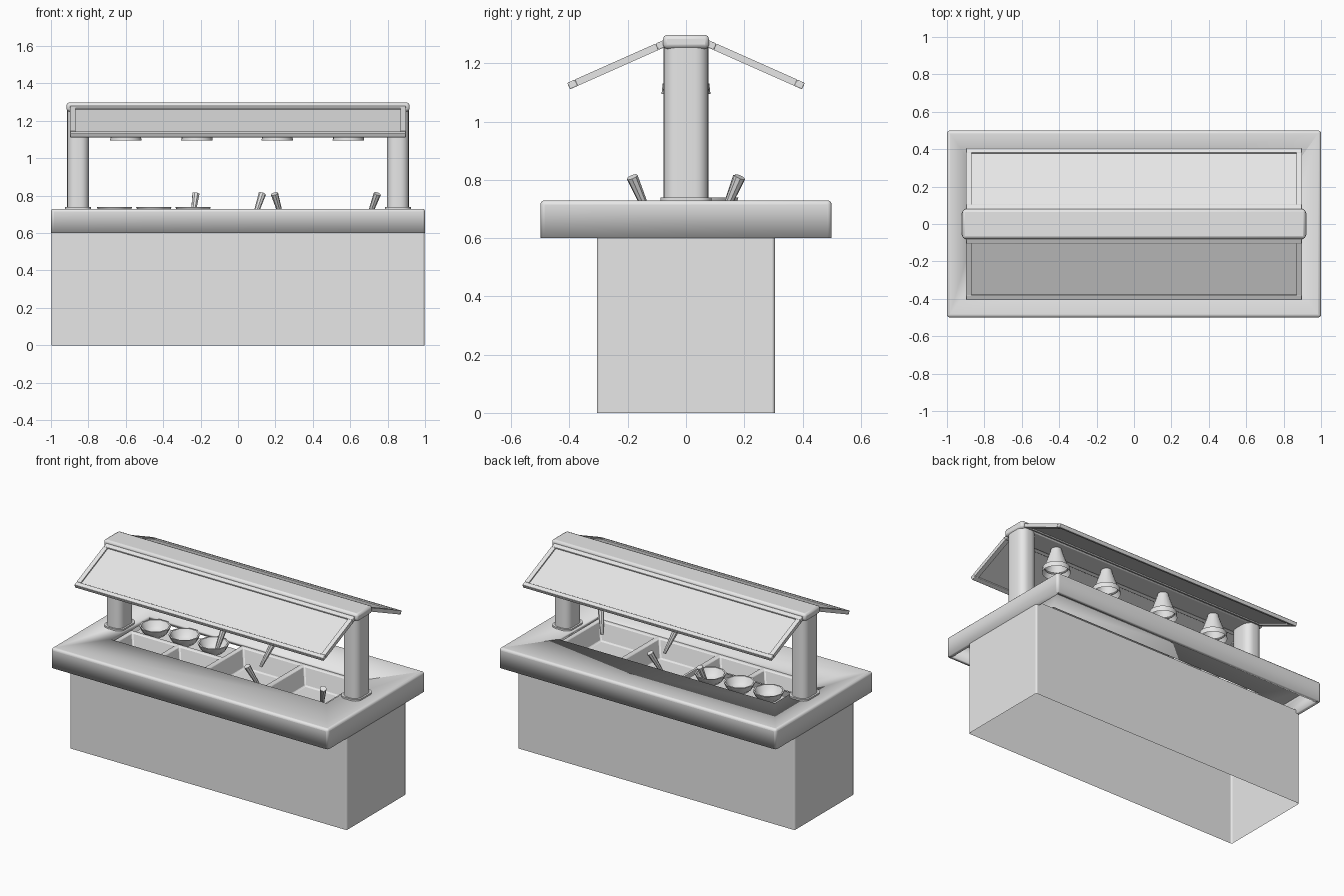
import bpy, bmesh, math
from mathutils import Vector

if "Cube" in bpy.data.objects:
    bpy.data.objects.remove(bpy.data.objects["Cube"], do_unlink=True)

grey = bpy.data.materials.new("plain grey")
grey.use_nodes = True
COLOUR = (0.8, 0.8, 0.8, 1)
grey.diffuse_color = COLOUR
grey.node_tree.nodes["Principled BSDF"].inputs["Base Color"].default_value = COLOUR


def finish(bm, name, bevel=0.0, segments=2):
    mesh = bpy.data.meshes.new(name)
    bm.to_mesh(mesh)
    bm.free()
    obj = bpy.data.objects.new(name, mesh)
    bpy.context.collection.objects.link(obj)
    mesh.materials.append(grey)
    if bevel:
        mod = obj.modifiers.new("soft_edges", "BEVEL")
        mod.width, mod.segments = bevel, segments
        mod.limit_method = "ANGLE"
    bpy.ops.object.select_all(action="DESELECT")
    obj.select_set(True)
    bpy.context.view_layer.objects.active = obj
    bpy.ops.object.shade_smooth_by_angle(angle=math.radians(35))
    return obj


def add_box(bm, lo, hi):
    verts = bmesh.ops.create_cube(bm, size=1)["verts"]
    lo, hi = Vector(lo), Vector(hi)
    for v in verts:
        v.co = (lo + hi) / 2 + v.co * (hi - lo)
    return verts


def box(name, lo, hi, bevel=0.0, segments=2):
    bm = bmesh.new()
    add_box(bm, lo, hi)
    return finish(bm, name, bevel, segments)


def remove_faces(bm, direction):
    bm.normal_update()
    faces = [f for f in bm.faces if f.normal.dot(Vector(direction)) > 0.9]
    bmesh.ops.delete(bm, geom=faces, context="FACES")


def lathe(name, profile, sides, centre):
    """Spin (radius, height) points about a vertical axis."""
    bm = bmesh.new()
    rings = []
    for r, z in profile:
        rings.append([bm.verts.new((centre[0] + r * math.cos(math.tau * i / sides),
                                    centre[1] + r * math.sin(math.tau * i / sides),
                                    centre[2] + z)) for i in range(sides)])
    for a, b in zip(rings, rings[1:]):
        for i in range(sides):
            j = (i + 1) % sides
            bm.faces.new((a[i], a[j], b[j], b[i]))
    bm.faces.new(rings[-1])
    bmesh.ops.recalc_face_normals(bm, faces=bm.faces)
    return finish(bm, name)


TOP = 0.73
# pan openings: x from, x to, y from, y to
PANS = [(-0.75, -0.44, -0.18, -0.02), (-0.41, -0.12, -0.18, -0.02),
        (-0.09, 0.32, -0.18, 0.18), (0.35, 0.75, -0.18, 0.18)]
BOWLS = [-0.66, -0.45, -0.24]

# Base cabinet, open underneath
bm = bmesh.new()
add_box(bm, (-0.998, -0.305, 0), (0.998, 0.305, 0.62))
remove_faces(bm, (0, 0, -1))
remove_faces(bm, (0, 0, 1))
finish(bm, "base_cabinet", 0.008)

# Counter: hollow skirt with the serving opening cut through its top
bm = bmesh.new()
add_box(bm, (-1, -0.5, 0.6), (1, 0.5, TOP))
remove_faces(bm, (0, 0, -1))
counter = finish(bm, "counter", 0.015, 3)
shell = counter.modifiers.new("thickness", "SOLIDIFY")
shell.thickness = 0.025
cutter = box("opening_cutter", (-0.78, -0.2, 0.65), (0.78, 0.2, 0.8))
cutter.hide_render = True
cutter.hide_viewport = True
cut = counter.modifiers.new("serving_opening", "BOOLEAN")
cut.object = cutter
cut.solver = "EXACT"

# Serving pans: tapered open tubs with a flat rim
for n, (x0, x1, y0, y1) in enumerate(PANS):
    bm = bmesh.new()
    verts = add_box(bm, (x0, y0, 0.6), (x1, y1, 0.715))
    for v in verts:
        if v.co.z < 0.65:
            v.co.x += 0.03 if v.co.x < (x0 + x1) / 2 else -0.03
            v.co.y += 0.03 if v.co.y < (y0 + y1) / 2 else -0.03
    remove_faces(bm, (0, 0, 1))
    rim = bmesh.ops.extrude_edge_only(bm, edges=[e for e in bm.edges if e.is_boundary])
    for v in [g for g in rim["geom"] if isinstance(g, bmesh.types.BMVert)]:
        v.co.x += -0.02 if v.co.x < (x0 + x1) / 2 else 0.02
        v.co.y += -0.02 if v.co.y < (y0 + y1) / 2 else 0.02
    bmesh.ops.reverse_faces(bm, faces=bm.faces)
    finish(bm, f"pan_{n + 1}", 0.008)

# Shelf behind the small pans, holding round bowls
box("bowl_shelf", (-0.78, 0.0, 0.65), (-0.1, 0.2, 0.68))
for n, x in enumerate(BOWLS):
    lathe(f"bowl_{n + 1}", [(0.05, 0), (0.08, 0.025), (0.095, 0.06), (0.085, 0.06),
                            (0.065, 0.025), (0.04, 0.01)], 10, (x, 0.09, 0.68))

# Spoon handles leaning out of the food: foot and tip
SPOONS = [((-0.245, 0.12, 0.66), (-0.225, 0.18, 0.81)),
          ((0.08, 0.12, 0.66), (0.13, 0.185, 0.81)),
          ((0.24, -0.12, 0.66), (0.195, -0.185, 0.81)),
          ((0.69, -0.12, 0.66), (0.745, -0.185, 0.81))]
for n, (foot, tip) in enumerate(SPOONS):
    foot, tip = Vector(foot), Vector(tip)
    bm = bmesh.new()
    axis = tip - foot
    bmesh.ops.create_cone(bm, cap_ends=True, segments=8, radius1=0.01, radius2=0.02,
                          depth=axis.length)
    bm.transform(axis.to_track_quat("Z", "Y").to_matrix().to_4x4())
    bmesh.ops.translate(bm, verts=bm.verts, vec=(foot + tip) / 2)
    finish(bm, f"spoon_{n + 1}")

# Posts: rounded uprights with a small foot flange
for side, label in ((-1, "right"), (1, "left")):
    x = side * 0.855
    for part, grow, z0, z1 in (("post", 0, 0.72, 1.27), ("post_foot", 0.011, 0.72, 0.74)):
        bm = bmesh.new()
        add_box(bm, (x - 0.058 - grow, -0.077 - grow, z0), (x + 0.058 + grow, 0.077 + grow, z1))
        upright = [e for e in bm.edges if abs(e.verts[0].co.z - e.verts[1].co.z) > 0.01]
        bmesh.ops.bevel(bm, geom=upright, offset=0.045, segments=5, profile=0.5,
                        affect="EDGES")
        finish(bm, f"{label}_{part}")

# Top beam
box("top_beam", (-0.917, -0.079, 1.25), (0.917, 0.079, 1.298), 0.014, 2)

# Heat lamps
for n, x in enumerate((-0.6, -0.22, 0.21, 0.59)):
    lathe(f"heat_lamp_{n + 1}", [(0.07, 0.03), (0.084, 0), (0.08, 0.035), (0.07, 0.04),
                                 (0.035, 0.14), (0.03, 0.165)], 20, (x, 0, 1.095))

# Sloping sneeze guards: a frame around a recessed pane, front and back
for side, label in ((-1, "front"), (1, "back")):
    inner, outer = Vector((0, side * 0.07, 1.27)), Vector((0, side * 0.403, 1.122))
    slope = outer - inner
    normal = Vector((0, side * -slope.z, abs(slope.y))).normalized()

    def slab(name, a, b, x0, x1, half, bevel=0.0):
        bm = bmesh.new()
        for v in add_box(bm, (x0, a, -half), (x1, b, half)):
            v.co = inner + slope * v.co.y + normal * v.co.z + Vector((v.co.x, 0, 0))
        bmesh.ops.recalc_face_normals(bm, faces=bm.faces)
        return finish(bm, name, bevel)

    slab(f"{label}_guard_top_rail", 0, 0.09, -0.897, 0.897, 0.012, 0.003)
    slab(f"{label}_guard_bottom_rail", 0.92, 1, -0.897, 0.897, 0.012, 0.003)
    slab(f"{label}_guard_right_rail", 0.09, 0.92, -0.897, -0.868, 0.012)
    slab(f"{label}_guard_left_rail", 0.09, 0.92, 0.868, 0.897, 0.012)
    slab(f"{label}_guard_pane", 0.08, 0.93, -0.875, 0.875, 0.004)
